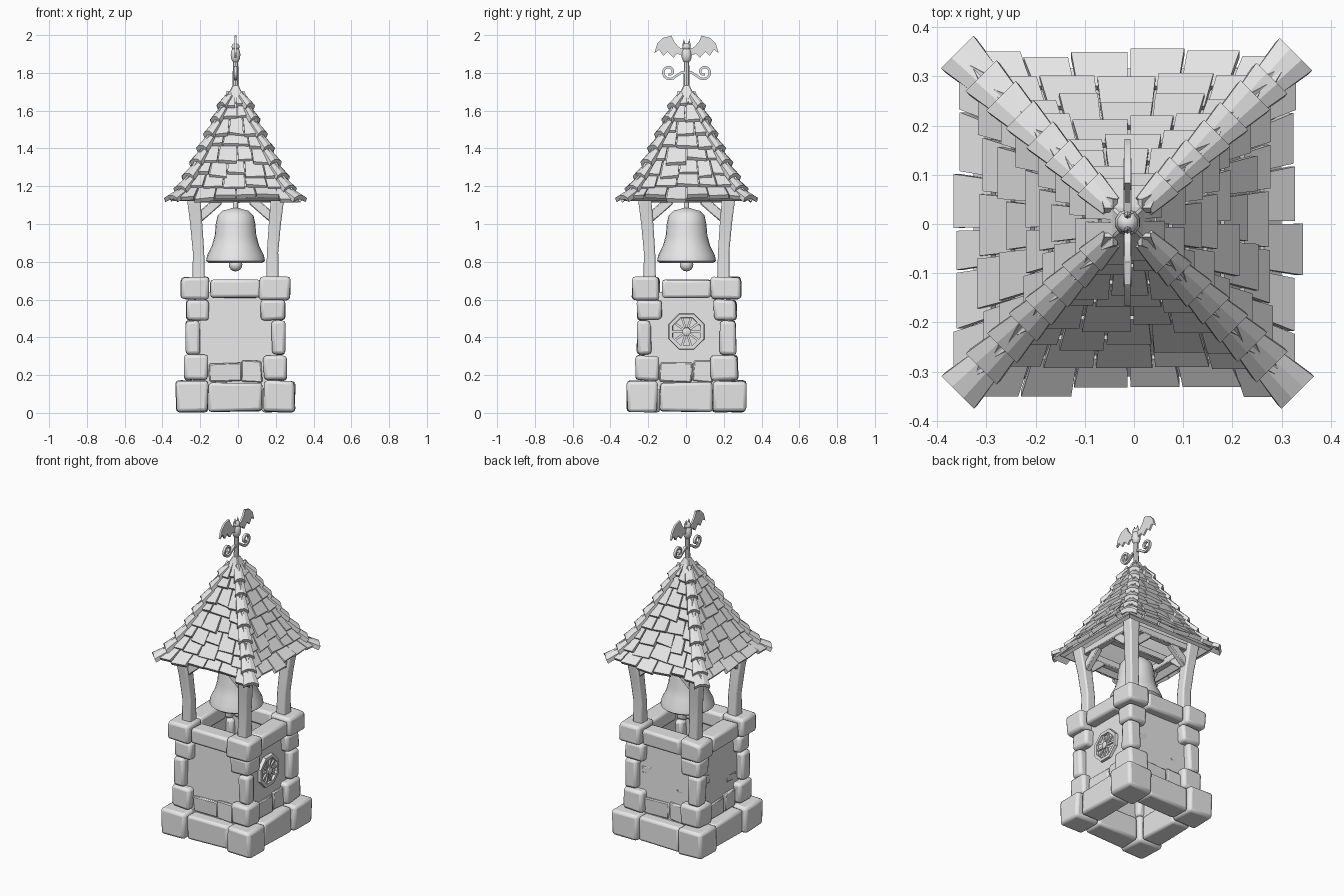
import bpy, bmesh, random
from math import sin, cos, pi, radians
from mathutils import Vector, Matrix

random.seed(4)
CX, CY = -0.013, 0.003
if "Cube" in bpy.data.objects:
    bpy.data.objects.remove(bpy.data.objects["Cube"], do_unlink=True)

stone_grey = bpy.data.materials.new("plain_grey")
stone_grey.use_nodes = True
GREY = (0.8, 0.8, 0.8, 1)
stone_grey.diffuse_color = GREY
stone_grey.node_tree.nodes["Principled BSDF"].inputs["Base Color"].default_value = GREY


def finish(name, bm, bevel=0, segments=2, angle=40):
    """Turn a bmesh into a named, centred, shaded object."""
    bmesh.ops.recalc_face_normals(bm, faces=bm.faces)
    mesh = bpy.data.meshes.new(name)
    bm.to_mesh(mesh)
    bm.free()
    mesh.materials.append(stone_grey)
    ob = bpy.data.objects.new(name, mesh)
    bpy.context.collection.objects.link(ob)
    ob.location = (CX, CY, 0)
    bpy.ops.object.select_all(action='DESELECT')
    ob.select_set(True)
    bpy.context.view_layer.objects.active = ob
    bpy.ops.object.shade_smooth_by_angle(angle=radians(angle))
    if bevel:
        mod = ob.modifiers.new("soft_edges", 'BEVEL')
        mod.width, mod.segments = bevel, segments
    return ob


def hexa(bm, place):
    """Six-sided block; place maps corner signs to a position."""
    for v in bmesh.ops.create_cube(bm, size=2)["verts"]:
        v.co = place(*(round(c) for c in v.co))


def box(bm, lo, hi, jitter=0.0, turn=0):
    lo, hi = Vector(lo), Vector(hi)
    mid, half = (lo + hi) / 2, (hi - lo) / 2
    rot = Matrix.Rotation(turn * pi / 2, 3, 'Z')
    hexa(bm, lambda *s: rot @ Vector([mid[i] + s[i] * half[i] + random.uniform(-jitter, jitter)
                                      for i in range(3)]))


def loft(bm, rings, caps=True, loop=False):
    rows = [[bm.verts.new(p) for p in ring] for ring in rings]
    pairs = list(zip(rows, rows[1:])) + ([(rows[-1], rows[0])] if loop else [])
    for a, b in pairs:
        for i in range(len(a)):
            j = (i + 1) % len(a)
            bm.faces.new((a[i], a[j], b[j], b[i]))
    if caps and not loop:
        bm.faces.new(rows[0])
        bm.faces.new(rows[-1])


def circle(r, z, n=20):
    return [(r * cos(2 * pi * i / n), r * sin(2 * pi * i / n), z) for i in range(n)]


def square(r, z, x=0, y=0):
    return [(x + a * r, y + b * r, z) for a, b in ((1, 1), (-1, 1), (-1, -1), (1, -1))]


CORNERS = [(1, 1), (-1, 1), (-1, -1), (1, -1)]

# Corner stones: bottom, top, inner edge, outer edge
bm = bmesh.new()
for z0, z1, inner, outer in ((0.005, 0.17, 0.145, 0.315), (0.172, 0.305, 0.14, 0.27),
                             (0.307, 0.488, 0.18, 0.262), (0.49, 0.598, 0.14, 0.262),
                             (0.6, 0.72, 0.135, 0.288)):
    for sx, sy in CORNERS:
        a, b = (inner + random.uniform(-.012, .012) for _ in range(2))
        box(bm, (min(sx * a, sx * outer), min(sy * b, sy * outer), z0),
            (max(sx * a, sx * outer), max(sy * b, sy * outer), z1), 0.005)
finish("corner_stones", bm, 0.018)

# Long stones between the corners, at the foot and on the rim
bm = bmesh.new()
for k in range(4):
    box(bm, (-0.14, -0.295, 0.008), (0.14, -0.16, 0.162), 0.005, k)
    box(bm, (-0.132, -0.272, 0.61), (0.132, -0.16, 0.705), 0.004, k)
finish("long_stones", bm, 0.016)

# Hollow wall
bm = bmesh.new()
loft(bm, [square(0.228, 0.12), square(0.21, 0.64), square(0.175, 0.64), square(0.185, 0.12)], loop=True)
finish("tower_wall", bm)

# Low course and odd stones showing through the plaster
bm = bmesh.new()
for k in range(4):
    box(bm, (-0.14, -0.238, 0.165), (0.03, -0.2, 0.262), 0.006, k)
    box(bm, (0.035, -0.24, 0.165), (0.14, -0.2, 0.275), 0.006, k)
for k in (2, 3):
    box(bm, (-0.17, -0.222, 0.4), (-0.09, -0.19, 0.45), 0.008, k)
    box(bm, (0.08, -0.222, 0.33), (0.17, -0.19, 0.37), 0.008, k)
finish("wall_stones", bm, 0.006, 1)

# Round ornament on the left wall
bm = bmesh.new()


def octagon(r, x):
    return [(x, r * cos(pi * (i + .5) / 4), 0.43 + r * sin(pi * (i + .5) / 4)) for i in range(8)]


loft(bm, [octagon(0.105, 0.2), octagon(0.1, 0.236), octagon(0.08, 0.236), octagon(0.078, 0.2)], loop=True)
loft(bm, [octagon(0.025, 0.2), octagon(0.022, 0.24), octagon(0.012, 0.244)])
loft(bm, [octagon(0.09, 0.2), octagon(0.09, 0.22)])
for i in range(10):
    a = 2 * pi * i / 10
    hexa(bm, lambda x, y, z: (0.218 + 0.012 * x,
                              (0.05 + 0.035 * y) * cos(a) - 0.006 * z * sin(a),
                              0.43 + (0.05 + 0.035 * y) * sin(a) + 0.006 * z * cos(a)))
finish("wheel_ornament", bm, angle=30)

# Leaning posts
bm = bmesh.new()
for sx, sy in CORNERS:
    loft(bm, [square(h, z, sx * d, sy * d) for d, z, h in
              ((0.195, 0.68, 0.033), (0.196, 0.85, 0.03), (0.208, 1.0, 0.032), (0.226, 1.17, 0.036))])
finish("posts", bm, 0.008)

# Top beams with angled braces, and the bell beam
bm = bmesh.new()
for k in range(4):
    box(bm, (-0.22, -0.232, 1.115), (0.22, -0.19, 1.16), 0.003, k)
    rot = Matrix.Rotation(k * pi / 2, 3, 'Z')
    for s in (1, -1):
        hexa(bm, lambda x, y, z: rot @ Vector((s * (0.145 - 0.06 * x + 0.015 * z), -0.21 + 0.018 * y,
                                               1.075 + 0.052 * x + 0.02 * z)))
box(bm, (-0.22, -0.025, 1.135), (0.22, 0.025, 1.18))
finish("beams", bm, 0.005, 1)

# Bell with clapper and hanger
bm = bmesh.new()
PROFILE = ((0.1, 0.81), (0.14, 0.793), (0.156, 0.805), (0.15, 0.835), (0.125, 0.885), (0.11, 0.94),
           (0.105, 1.0), (0.095, 1.045), (0.07, 1.07), (0.03, 1.08), (0.02, 1.085))
loft(bm, [circle(r, z, 24) for r, z in PROFILE])
bmesh.ops.create_uvsphere(bm, u_segments=12, v_segments=8, radius=0.036, matrix=Matrix.Translation((0, 0, 0.785)))
loft(bm, [circle(0.014, 1.07, 10), circle(0.014, 1.15, 10)])
finish("bell", bm, angle=50)

# Roof shell: half-width and height at the lower edge of every course
COURSES = [(0.335, 1.135), (0.288, 1.185), (0.248, 1.25), (0.208, 1.325), (0.172, 1.4),
           (0.136, 1.475), (0.102, 1.55), (0.07, 1.625), (0.04, 1.69)]
bm = bmesh.new()
loft(bm, [square(d - 0.022, z) for d, z in COURSES] +
     [square(d - 0.04, z - 0.012) for d, z in COURSES[-2::-1]], loop=True)
finish("roof_shell", bm, angle=10)

# Shingles on four sides
bm = bmesh.new()
for k in range(4):
    rot = Matrix.Rotation(k * pi / 2, 3, 'Z')
    for (d0, z0), (d1, z1) in zip(COURSES, COURSES[1:]):
        count = max(2, round(d0 * 2 / 0.105))
        cuts = [-1 + 2 * i / count + (random.uniform(-.25, .25) / count if 0 < i < count else 0)
                for i in range(count + 1)]
        for a, b in zip(cuts, cuts[1:]):
            low, lift, skew = random.uniform(-.012, .014), random.uniform(0, .012), random.uniform(-.006, .006)

            def shingle(x, y, z):
                # y = -1 is the lower edge, z = 1 the outer skin
                t = b if x > 0 else a
                if y < 0:
                    d, h = d0 + low, z0 - low + lift + x * skew
                else:
                    d, h = d1 - 0.012, z1 + 0.012
                out = (0.012 if y < 0 else 0.002) if z > 0 else -0.012
                return rot @ Vector((t * (d0 if y < 0 else d1 + 0.01) - 0.003 * x, -d - out * 0.6, h + out * 0.8))
            hexa(bm, shingle)
finish("shingles", bm, angle=20)

# Folded tiles along the hips
bm = bmesh.new()
for sx, sy in CORNERS:
    for i, ((d0, z0), (d1, z1)) in enumerate(zip(COURSES, COURSES[1:])):
        wide = 0.033 - 0.0015 * i
        low = random.uniform(0.004, 0.012)
        rings = []
        for d, z, w, up in ((d0 + low, z0 - low * .5, wide, 0.022), (d1 - 0.005, z1, wide * 0.72, 0.008)):
            ring = []
            for side, drop in ((-1, 0.014), (-0.35, 0), (0.35, 0), (1, 0.014)):
                ring.append((d - side * w, d + side * w, z + up - drop))
            ring += [(x - 0.008, y - 0.008, h - 0.022) for x, y, h in reversed(ring)]
            rings.append([(sx * x, sy * y, h) for x, y, h in ring])
        loft(bm, rings)
finish("hip_tiles", bm, angle=20)

# Roof cap and vane pole
bm = bmesh.new()
loft(bm, [square(r, z) for r, z in ((0.05, 1.635), (0.056, 1.65), (0.036, 1.69), (0.016, 1.735))])
finish("roof_cap", bm, 0.004, 1)
bm = bmesh.new()
loft(bm, [circle(r, z, 8) for r, z in ((0.017, 1.7), (0.015, 1.8), (0.013, 1.9))])
finish("vane_pole", bm)

# Scrolls on both sides of the pole
bm = bmesh.new()
for s in (1, -1):
    path = [(0, 1.8), (0.025, 1.803), (0.045, 1.79)]
    for i in range(19):
        a, r = radians(-145 + 24 * i), 0.041 - 0.0016 * i
        path.append((0.092 + r * cos(a), 1.805 + r * sin(a)))
    rings = []
    for i, (y, z) in enumerate(path):
        p, q = path[max(i - 1, 0)], path[min(i + 1, len(path) - 1)]
        n = Vector((p[1] - q[1], q[0] - p[0])).normalized() * 0.0065
        rings.append([(x * 0.008, s * (y + m * n[0]), z + m * n[1])
                      for x, m in ((1, 1), (-1, 1), (-1, -1), (1, -1))])
    loft(bm, rings)
finish("scrolls", bm, angle=45)

# Bat on the vane: wings, then body, head and ears
bm = bmesh.new()
WING = ((0.01, 1.925), (0.04, 1.935), (0.065, 1.965), (0.08, 1.997), (0.125, 1.985), (0.155, 1.955),
        (0.17, 1.905), (0.145, 1.923), (0.122, 1.89), (0.1, 1.912), (0.07, 1.88), (0.05, 1.902), (0.01, 1.885))
for s in (1, -1):
    loft(bm, [[(x, s * y, z) for y, z in WING] for x in (-0.006, 0.006)])
finish("bat_wings", bm, angle=30)
bm = bmesh.new()
for z, size in ((1.895, (0.027, 0.027, 0.045)), (1.938, (0.022, 0.022, 0.02))):
    bmesh.ops.create_uvsphere(bm, u_segments=10, v_segments=8, radius=1,
                              matrix=Matrix.Translation((0, 0, z)) @ Matrix.Diagonal((*size, 1)))
for s in (1, -1):
    bmesh.ops.create_cone(bm, segments=6, radius1=0.009, radius2=0, depth=0.035, cap_ends=True,
                          matrix=Matrix.Translation((0, s * 0.014, 1.962)))
finish("bat_body", bm, angle=50)
